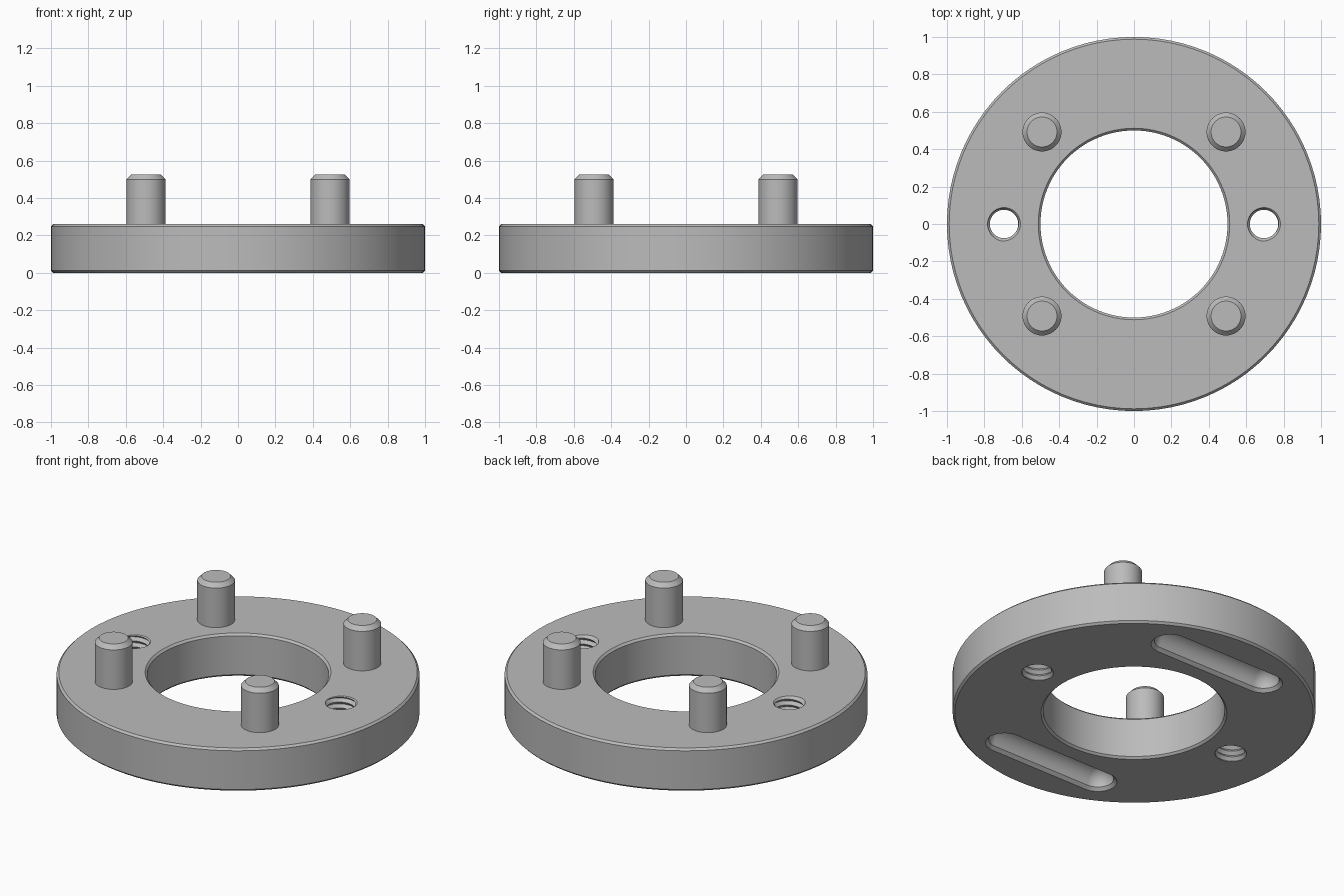
import bpy
import bmesh
from math import cos, sin, pi, radians

if "Cube" in bpy.data.objects:
    bpy.data.objects.remove(bpy.data.objects["Cube"])

PLATE_TOP = 0.26
PIN_TOP = 0.525
CHAMFER = 0.012

steel = bpy.data.materials.new("steel_grey")
steel.use_nodes = True
GREY = (0.5, 0.5, 0.5, 1)
steel.diffuse_color = GREY
steel.node_tree.nodes["Principled BSDF"].inputs["Base Color"].default_value = GREY


def finish(bm, name, location=(0, 0, 0)):
    """Turn a bmesh into a grey object."""
    bmesh.ops.remove_doubles(bm, verts=bm.verts, dist=1e-5)
    bmesh.ops.recalc_face_normals(bm, faces=bm.faces)
    mesh = bpy.data.meshes.new(name)
    bm.to_mesh(mesh)
    bm.free()
    mesh.materials.append(steel)
    obj = bpy.data.objects.new(name, mesh)
    obj.location = location
    bpy.context.collection.objects.link(obj)
    return obj


def lathe(name, profile, steps, closed=False, location=(0, 0, 0)):
    """Revolve an (r, z) profile around the z axis."""
    bm = bmesh.new()
    verts = [bm.verts.new((r, 0, z)) for r, z in profile]
    pairs = list(zip(verts, verts[1:]))
    if closed:
        pairs.append((verts[-1], verts[0]))
    edges = [bm.edges.new(p) for p in pairs]
    bmesh.ops.spin(bm, geom=verts + edges, cent=(0, 0, 0), axis=(0, 0, 1),
                   angle=2 * pi, steps=steps, use_merge=True)
    return finish(bm, name, location)


def thread_cutter(name, location, crest=0.076, root=0.092, pitch=0.036, n=40):
    """Helical V-thread plug, longer than the plate is thick."""
    bm = bmesh.new()
    rows = 2 * int(PLATE_TOP / pitch + 6)
    grid = []
    for i in range(n):
        a = 2 * pi * i / n
        column = []
        for j in range(rows):
            r = root if j % 2 else crest
            z = (j / 2 + i / n - 3) * pitch
            column.append(bm.verts.new((r * cos(a), r * sin(a), z)))
        grid.append(column)
    for i in range(n):
        step = 2 if i == n - 1 else 0
        right = grid[(i + 1) % n][step:]
        for j in range(min(rows, len(right)) - 1):
            bm.faces.new((grid[i][j], right[j], right[j + 1], grid[i][j + 1]))
    # the last turn's free edges are closed with fans to a centre point
    rim = [e for e in bm.edges if e.is_boundary]
    ends = {low: bm.verts.new((0, 0, z))
            for low, z in ((True, -5 * pitch), (False, (rows / 2 + 2) * pitch))}
    for e in rim:
        low = (e.verts[0].co.z + e.verts[1].co.z) / 2 < PLATE_TOP / 2
        bm.faces.new((e.verts[0], e.verts[1], ends[low]))
    return finish(bm, name, location)


def slot_cutter(name, y, half=0.335, radius=0.088, flare=0.018):
    """Round-bottomed slot along x with a flared mouth on the underside."""
    profile = [(0, -0.05), (radius + flare, -0.05), (radius + flare, 0),
               (radius, flare)]
    profile += [(radius * cos(t * pi / 16), flare + radius * sin(t * pi / 16))
                for t in range(1, 8)]
    profile.append((0, flare + radius))
    obj = lathe(name, profile, 32, location=(0, y, 0))
    # split the round form in the middle and pull the halves apart
    bm = bmesh.new()
    bm.from_mesh(obj.data)
    middle = [e for e in bm.edges if all(abs(v.co.x) < 1e-4 for v in e.verts)]
    bmesh.ops.split_edges(bm, edges=middle)
    shift = {v: (half if sum(f.calc_center_median().x for f in v.link_faces) > 0
                 else -half) for v in bm.verts}
    for v, dx in shift.items():
        v.co.x += dx
    # bridge the halves: join every opened edge to its partner
    opened = [e for e in bm.edges if e.is_boundary]
    key = lambda v: (round(v.co.y, 4), round(v.co.z, 4))
    left = {frozenset(map(key, e.verts)): e for e in opened if e.verts[0].co.x < 0}
    for e in [e for e in opened if e.verts[0].co.x > 0]:
        partner = left[frozenset(map(key, e.verts))]
        a, b = e.verts
        c, d = partner.verts
        if key(c) != key(b):
            c, d = d, c
        bm.faces.new((a, b, c, d))
    bmesh.ops.remove_doubles(bm, verts=bm.verts, dist=1e-5)
    bmesh.ops.recalc_face_normals(bm, faces=bm.faces)
    bm.to_mesh(obj.data)
    bm.free()
    return obj


def smooth(obj):
    bpy.ops.object.select_all(action='DESELECT')
    obj.select_set(True)
    bpy.context.view_layer.objects.active = obj
    bpy.ops.object.shade_smooth_by_angle(angle=radians(25))


# chamfered ring plate
c = CHAMFER
plate = lathe("ring_plate", [
    (0.5, c), (0.5 + c, 0), (1 - c, 0), (1, c),
    (1, PLATE_TOP - c), (1 - c, PLATE_TOP),
    (0.5 + c, PLATE_TOP), (0.5, PLATE_TOP - c)], 96, closed=True)

# threaded holes with countersunk mouths, and underside slots
cutters = []
for side, x in (("left", 0.695), ("right", -0.695)):
    cutters.append(thread_cutter(side + "_thread_cutter", (x, 0, 0)))
    cutters.append(lathe(side + "_countersink_cutter", [
        (0, -0.02), (0.108, -0.02), (0.07, 0.018),
        (0.07, PLATE_TOP - 0.018), (0.108, PLATE_TOP + 0.02),
        (0, PLATE_TOP + 0.02)], 40, location=(x, 0, 0)))
for side, y in (("front", -0.71), ("back", 0.71)):
    cutters.append(slot_cutter(side + "_slot_cutter", y))

for cutter in cutters:
    cutter.hide_render = True
    cut = plate.modifiers.new(cutter.name, 'BOOLEAN')
    cut.operation = 'DIFFERENCE'
    cut.solver = 'EXACT'
    cut.object = cutter
bpy.context.view_layer.objects.active = plate
for name in [m.name for m in plate.modifiers]:
    bpy.ops.object.modifier_apply(modifier=name)
for cutter in cutters:
    bpy.data.objects.remove(cutter)
smooth(plate)

# four chamfered locating pins
for depth, y in (("front", -0.492), ("back", 0.492)):
    for side, x in (("left", 0.492), ("right", -0.492)):
        pin = lathe(f"{depth}_{side}_pin", [
            (0, PLATE_TOP - 0.01), (0.104, PLATE_TOP - 0.01),
            (0.104, PIN_TOP - 0.025), (0.08, PIN_TOP), (0, PIN_TOP)],
            48, location=(x, y, 0))
        smooth(pin)
